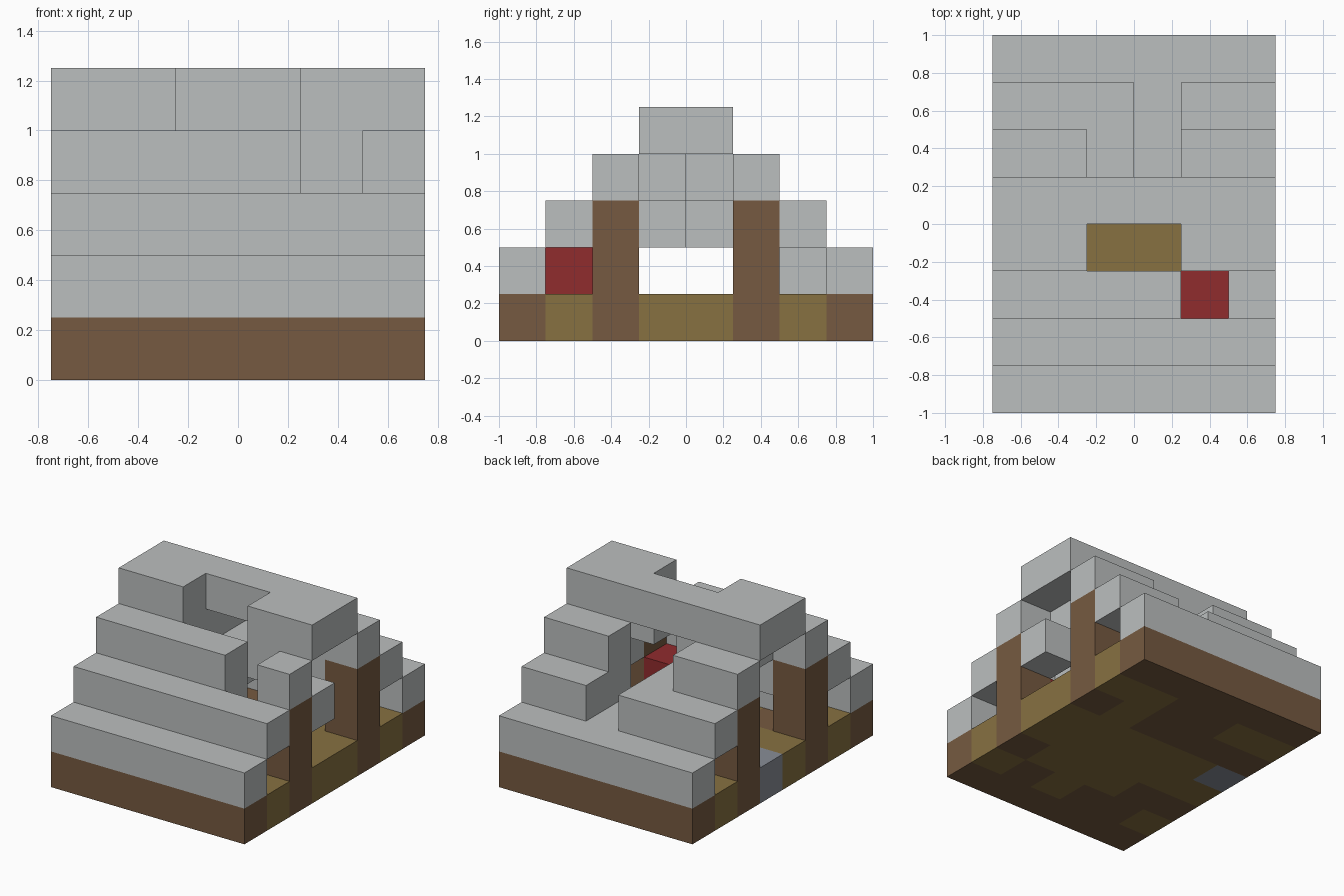
import bpy, bmesh
from mathutils import Vector

CELL = 0.25
cube = bpy.data.objects.get("Cube")
if cube:
    bpy.data.objects.remove(cube, do_unlink=True)


def material(name, rgb):
    m = bpy.data.materials.new(name)
    m.use_nodes = True
    m.diffuse_color = (*rgb, 1)
    m.node_tree.nodes["Principled BSDF"].inputs["Base Color"].default_value = (*rgb, 1)
    return m


stone = material("pale stone", (0.50, 0.52, 0.52))
wood = material("brown wood", (0.181, 0.102, 0.052))
plank = material("olive planks", (0.242, 0.165, 0.053))
red = material("red cloth", (0.28, 0.025, 0.027))
slate = material("blue grey stone", (0.25, 0.27, 0.31))


def row(columns, j, k):
    """Blocks in the given columns of one row, counted from left, front and ground."""
    return {(i, j, k) for i in columns}


def mirrored(cells):
    """The same blocks plus their front-to-back mirror image."""
    return cells | {(i, 7 - j, k) for i, j, k in cells}


ALL, INNER, ENDS = range(6), range(1, 5), (0, 5)
parts = {}

# Floor: planks set into a timber base, with one slate block
planks = mirrored(row(ENDS, 1, 0)) | row([3], 1, 0) | row([2, 3, 4], 2, 0)
planks |= row(ALL, 3, 0) | row(range(1, 6), 4, 0) | row([4], 5, 0)
planks |= row([1, 4], 6, 0)
parts["floor_planks"] = (planks, plank)
parts["hearth_block"] = ({(0, 4, 0)}, slate)
ground = {(i, j, 0) for i in ALL for j in range(8)}
parts["timber_base"] = (ground - planks - {(0, 4, 0)}, wood)

# Corner posts that carry the roof
parts["posts"] = (mirrored(row(ENDS, 2, 1) | row(ENDS, 2, 2)), wood)

# Bed
parts["bed"] = ({(4, 1, 1), (4, 2, 1)}, red)

# Stepped roof with broken gaps
parts["roof_eaves"] = (mirrored(row(ALL, 0, 1)), stone)
parts["roof_lower_step"] = (row(ALL, 1, 2) | row([0, 1, 2, 4, 5], 6, 2), stone)
parts["roof_upper_step"] = (row([0, 1, 2, 3, 5], 2, 3) | row([0, 1, 4, 5], 5, 3), stone)
parts["roof_ridge"] = (row([0, 1, 4, 5], 3, 4) | row(ALL, 4, 4), stone)

# Inner lining under the roof
lining = row([1, 2, 3], 1, 1) | row(INNER, 6, 1)
lining |= row([1, 2, 3], 2, 2) | row([1, 2, 4], 5, 2)
lining |= row([1, 4], 3, 3) | row([1], 4, 3)
parts["roof_lining"] = (lining, stone)

# Loose fallen blocks
parts["fallen_blocks"] = ({(3, 5, 1), (2, 4, 2), (5, 3, 2)}, stone)

occupied = set().union(*(cells for cells, _ in parts.values()))


def build(name, cells, mat):
    """Mesh of the outer faces of a group of blocks."""
    bm = bmesh.new()
    for c in sorted(cells):
        for axis in range(3):
            for side in (-1, 1):
                n = Vector((0, 0, 0))
                n[axis] = side
                if tuple(int(a + b) for a, b in zip(c, n)) in occupied:
                    continue
                u = Vector((0, 0, 0))
                u[(axis + 1) % 3] = 1
                v = n.cross(u)
                mid = Vector(c) + Vector((0.5, 0.5, 0.5)) + n / 2
                ring = [mid + (a * u + b * v) / 2
                        for a, b in ((-1, -1), (1, -1), (1, 1), (-1, 1))]
                bm.faces.new([bm.verts.new((p - Vector((3, 4, 0))) * CELL) for p in ring])
    bmesh.ops.remove_doubles(bm, verts=bm.verts, dist=0.001)
    bmesh.ops.dissolve_limit(bm, angle_limit=0.01, verts=bm.verts, edges=bm.edges)
    mesh = bpy.data.meshes.new(name)
    bm.to_mesh(mesh)
    bm.free()
    mesh.materials.append(mat)
    bpy.context.collection.objects.link(bpy.data.objects.new(name, mesh))


for name, (cells, mat) in parts.items():
    build(name, cells, mat)
